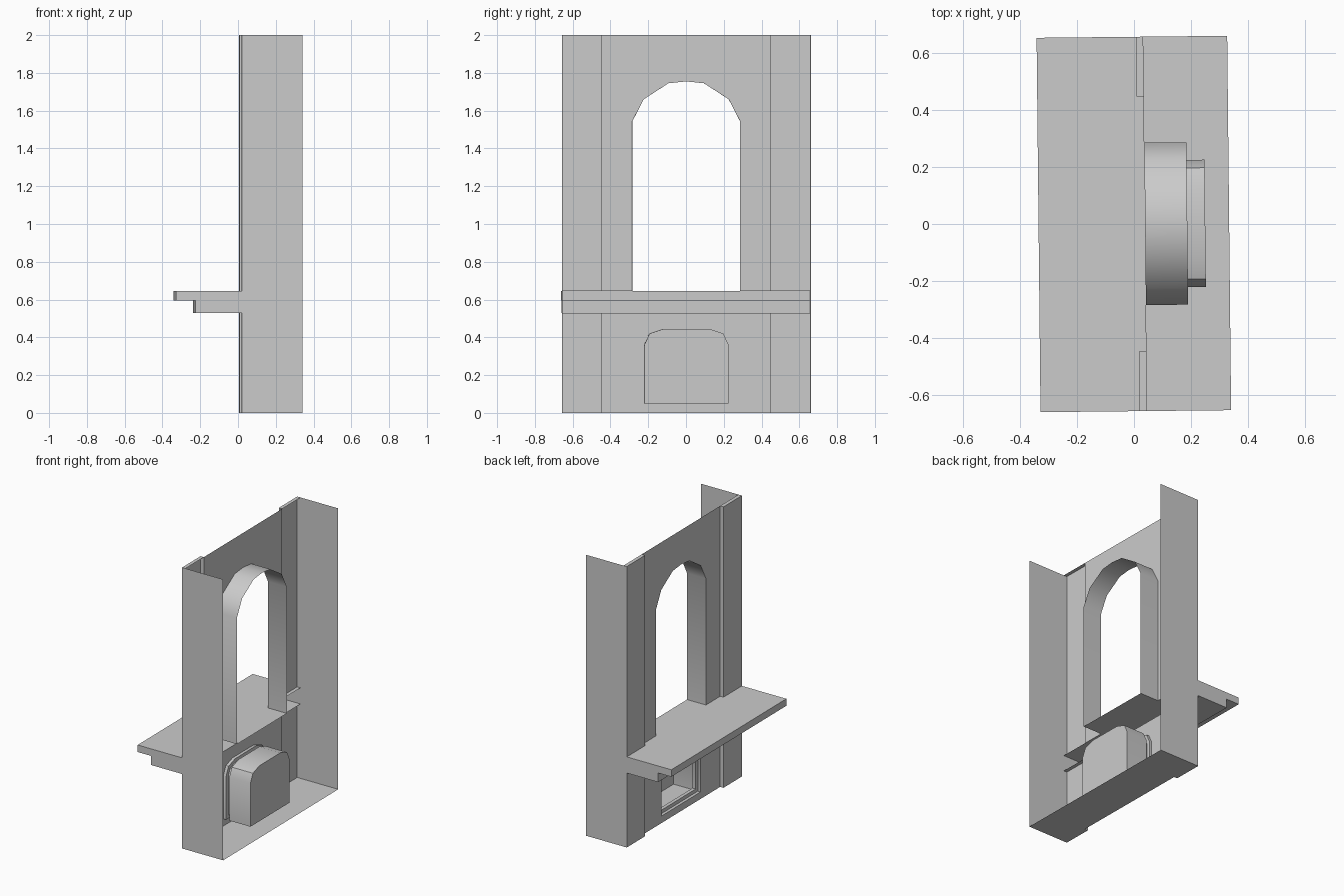
import bpy, bmesh, math

if "Cube" in bpy.data.objects:
    bpy.data.objects.remove(bpy.data.objects["Cube"])

# Key local dimensions: half width, back, pilaster face, wall face
W, BACK, PIL, WALL = 0.657, 0.334, 0.013, 0.039
PY, TOP = 0.447, 2.0
LEDGE_LO, LEDGE_MID, LEDGE_HI = 0.53, 0.595, 0.645
TURN = math.radians(0.6)


def make(name, faces, smooth=False):
    """Object from half-model faces (y >= 0), mirrored across y = 0."""
    bm = bmesh.new()
    for pts in faces:
        bm.faces.new([bm.verts.new(p) for p in pts])
    bmesh.ops.remove_doubles(bm, verts=bm.verts, dist=1e-5)
    bmesh.ops.recalc_face_normals(bm, faces=bm.faces)
    mesh = bpy.data.meshes.new(name)
    bm.to_mesh(mesh)
    bm.free()
    ob = bpy.data.objects.new(name, mesh)
    bpy.context.collection.objects.link(ob)
    mirror = ob.modifiers.new("mirror", 'MIRROR')
    mirror.use_axis = (False, True, False)
    ob.rotation_euler.z = TURN
    if smooth:
        bpy.ops.object.select_all(action='DESELECT')
        ob.select_set(True)
        bpy.context.view_layer.objects.active = ob
        bpy.ops.object.shade_smooth_by_angle(angle=math.radians(35))
    return ob


def at_x(x, pts):
    return [(x, y, z) for y, z in pts]


def bridge(a, b):
    """Quads joining two matching point lists."""
    return [[a[i], a[i + 1], b[i + 1], b[i]] for i in range(len(a) - 1)]


def rect_x(x, y0, y1, z0, z1):
    return at_x(x, [(y0, z0), (y1, z0), (y1, z1), (y0, z1)])


# Half profiles of the openings, bottom centre to top centre
window = [(0, LEDGE_HI), (0.285, LEDGE_HI), (0.285, 1.545), (0.226, 1.66),
          (0.095, 1.745), (0, 1.755)]
niche = [(0, 0.05), (0.223, 0.05), (0.223, 0.36), (0.195, 0.42),
         (0.12, 0.445), (0, 0.445)]
niche_in = [(0, 0.075), (0.198, 0.075), (0.198, 0.352), (0.178, 0.398),
            (0.113, 0.42), (0, 0.42)]

# Recessed wall panels with the openings cut out
make("upper_wall", [at_x(WALL, window[1:] + [(0, TOP), (PY, TOP), (PY, LEDGE_HI)])])
make("lower_wall", [at_x(WALL, niche + [(0, LEDGE_LO), (PY, LEDGE_LO), (PY, 0), (0, 0)])])

# Pilasters: face and inner return, above and below the ledge, plus top cap
pil = []
for z0, z1 in ((0, LEDGE_LO), (LEDGE_HI, TOP)):
    pil.append(rect_x(PIL, PY, W, z0, z1))
    pil.append([(PIL, PY, z0), (WALL, PY, z0), (WALL, PY, z1), (PIL, PY, z1)])
pil.append([(PIL, PY, TOP), (WALL, PY, TOP), (WALL, W, TOP), (PIL, W, TOP)])
make("pilasters", pil)

# Side panel including the ledge end
make("side_panels", [[(x, W, z) for x, z in (
    (BACK, 0), (BACK, TOP), (PIL, TOP), (PIL, LEDGE_HI), (-0.335, LEDGE_HI),
    (-0.335, LEDGE_MID), (-0.232, LEDGE_MID), (-0.232, LEDGE_LO),
    (PIL, LEDGE_LO), (PIL, 0))]])

# Floor, following the recessed front
make("floor", [[(x, y, 0) for x, y in (
    (WALL, 0), (BACK, 0), (BACK, W), (PIL, W), (PIL, PY), (WALL, PY))]])

# Hollow stepped ledge, open at the back
step = [(WALL, LEDGE_LO), (-0.232, LEDGE_LO), (-0.232, LEDGE_MID),
        (-0.335, LEDGE_MID), (-0.335, LEDGE_HI), (WALL, LEDGE_HI)]
make("ledge", bridge([(x, 0, z) for x, z in step], [(x, W, z) for x, z in step]))

# Arched window reveal with sill
make("window_reveal", bridge(at_x(WALL, window), at_x(0.187, window)), True)

# Niche with a narrow inner lip and a closed back
rings = [at_x(WALL, niche), at_x(0.06, niche), at_x(0.06, niche_in),
         at_x(0.085, niche_in), at_x(0.085, niche), at_x(0.25, niche)]
faces = [f for a, b in zip(rings, rings[1:]) for f in bridge(a, b)]
make("niche", faces + [at_x(0.25, niche)], True)
